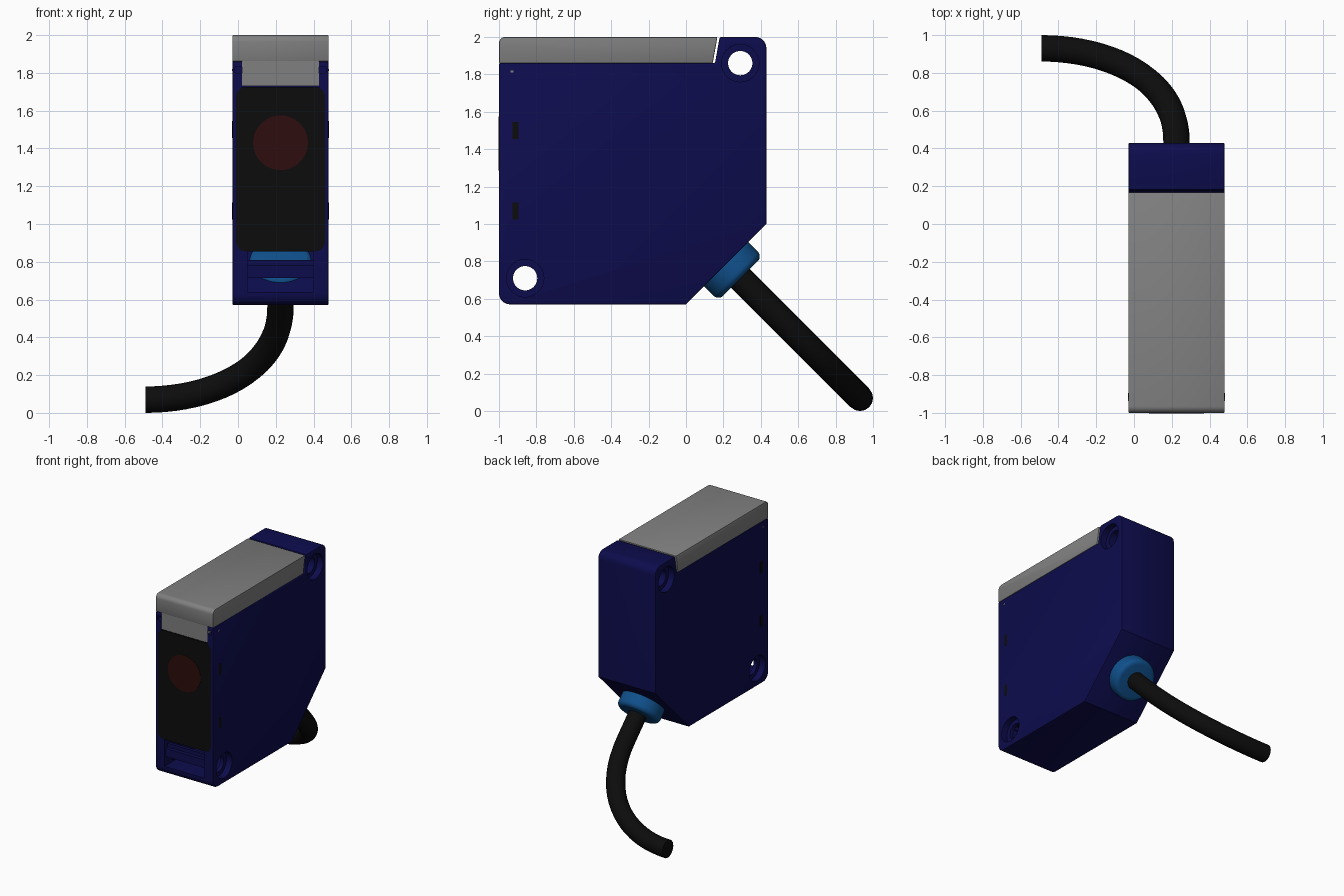
import bpy, bmesh, math
from mathutils import Vector

if "Cube" in bpy.data.objects:
    bpy.data.objects.remove(bpy.data.objects["Cube"], do_unlink=True)


def material(name, rgb):
    m = bpy.data.materials.new(name)
    m.use_nodes = True
    m.diffuse_color = (*rgb, 1)
    m.node_tree.nodes["Principled BSDF"].inputs["Base Color"].default_value = (*rgb, 1)
    return m


NAVY = material("navy housing", (0.004, 0.0037, 0.075))
GREY = material("grey lid", (0.216, 0.216, 0.216))
BLACK = material("black plastic", (0.0037, 0.0037, 0.0037))
BLUE = material("bright blue gland", (0.005, 0.08, 0.26))
RED = material("dark red window", (0.026, 0.004, 0.004))

LEFT, RIGHT, MID = 0.48, -0.03, 0.225   # housing side faces and middle


def select(ob):
    bpy.ops.object.select_all(action='DESELECT')
    ob.select_set(True)
    bpy.context.view_layer.objects.active = ob


def smooth(ob):
    select(ob)
    bpy.ops.object.shade_smooth_by_angle(angle=math.radians(35))


def apply_all(ob):
    select(ob)
    for m in list(ob.modifiers):
        bpy.ops.object.modifier_apply(modifier=m.name)


def rounded(points, steps=6):
    """Outline from (u, v) or (u, v, radius) corners."""
    out = []
    n = len(points)
    for i, p in enumerate(points):
        c = Vector(p[:2])
        if len(p) == 2:
            out.append(c)
            continue
        a = c + (Vector(points[i - 1][:2]) - c).normalized() * p[2]
        b = c + (Vector(points[(i + 1) % n][:2]) - c).normalized() * p[2]
        centre = a + b - c
        for k in range(steps + 1):
            t = k / steps * math.pi / 2
            out.append(centre + (a - centre) * math.cos(t) + (b - centre) * math.sin(t))
    return out


def prism(name, points, axis, lo, hi, mat, bevel=0):
    """Extrude an outline along x (outline in y, z) or y (outline in x, z)."""
    place = (lambda u, v, w: (w, u, v)) if axis == 'x' else (lambda u, v, w: (u, w, v))
    bm = bmesh.new()
    ring = [bm.verts.new(place(p[0], p[1], lo)) for p in rounded(points)]
    face = bm.faces.new(ring)
    ext = bmesh.ops.extrude_face_region(bm, geom=[face])
    verts = [g for g in ext['geom'] if isinstance(g, bmesh.types.BMVert)]
    bmesh.ops.translate(bm, verts=verts, vec=place(0, 0, hi - lo))
    bmesh.ops.recalc_face_normals(bm, faces=bm.faces)
    me = bpy.data.meshes.new(name)
    bm.to_mesh(me)
    bm.free()
    ob = bpy.data.objects.new(name, me)
    bpy.context.collection.objects.link(ob)
    me.materials.append(mat)
    if bevel:
        mod = ob.modifiers.new("soft edges", 'BEVEL')
        mod.width, mod.segments, mod.angle_limit = bevel, 2, math.radians(50)
        apply_all(ob)
    return ob


def box(name, x, y, z, mat):
    return prism(name, [(y[0], z[0]), (y[1], z[0]), (y[1], z[1]), (y[0], z[1])],
                 'x', x[0], x[1], mat)


def cylinder(name, centre, axis, radius, length, mat, sides=40):
    bpy.ops.mesh.primitive_cylinder_add(vertices=sides, radius=radius, depth=length,
                                        location=centre)
    ob = bpy.context.object
    ob.name = name
    ob.rotation_euler = Vector(axis).to_track_quat('Z', 'Y').to_euler()
    ob.data.materials.append(mat)
    return ob


def cut(ob, cutter):
    cutter.hide_render = True
    mod = ob.modifiers.new("cut", 'BOOLEAN')
    mod.operation, mod.solver, mod.object = 'DIFFERENCE', 'EXACT', cutter
    apply_all(ob)
    bpy.data.objects.remove(cutter, do_unlink=True)


# Housing with a sloped rear corner and a step for the lid
housing = prism("housing", [(-1, 0.57, 0.06), (0, 0.57), (0.43, 1.0), (0.43, 2, 0.06),
                            (0.18, 2), (0.155, 1.86), (-1, 1.86)],
                'x', RIGHT, LEFT, NAVY, 0.008)

# Hollow inside, open at the front, narrower at the bottom
cut(housing, prism("lower_cavity", [(-1.1, 0.64), (0.03, 0.64), (0.27, 0.88), (-1.1, 0.88)],
                   'x', 0.05, 0.40, NAVY))
cut(housing, prism("upper_cavity", [(-1.1, 0.86), (0.25, 0.86), (0.38, 0.99), (0.38, 1.6),
                                    (0.12, 1.7), (0.12, 1.95), (-1.1, 1.95)],
                   'x', 0.02, 0.43, NAVY))

# Seat for the lens panel
seat = [(-0.01, 0.855, 0.05), (0.46, 0.855, 0.05), (0.46, 1.725, 0.05), (-0.01, 1.725, 0.05)]
cut(housing, prism("lens_seat", seat, 'y', -1.1, -0.94, NAVY))

# Two mounting holes, countersunk from both sides
for y, z in ((-0.86, 0.71), (0.29, 1.86)):
    cut(housing, cylinder("hole", (MID, y, z), (1, 0, 0), 0.065, 1, NAVY))
    for x in (RIGHT, LEFT):
        cut(housing, cylinder("recess", (x, y, z), (1, 0, 0), 0.1, 0.1, NAVY))

# Notches beside the lid tongue
cut(housing, box("notch", (-0.015, 0.465), (-1.1, -0.94), (1.80, 1.83), NAVY))
smooth(housing)

# Latch bar and ledge in the lower front opening
box("latch_bar", (0.045, 0.405), (-0.99, -0.945), (0.715, 0.78), NAVY)
box("latch_ledge", (0.045, 0.405), (-0.96, -0.935), (0.78, 0.81), NAVY)

# Lid, its front tongue and side tab
lid = prism("lid", [(-1, 1.86), (0.143, 1.86), (0.168, 2), (-1, 2, 0.035)],
            'x', RIGHT, LEFT, GREY, 0.006)
smooth(lid)
box("lid_tongue", (0.022, 0.428), (-0.998, -0.93), (1.73, 1.87), GREY)
box("lid_tab", (RIGHT - 0.001, LEFT + 0.001), (-0.937, -0.922), (1.81, 1.82), GREY)

# Lens panel, round window and clips showing through the sides
smooth(prism("lens_panel", seat, 'y', -1, -0.935, BLACK))
cylinder("lens_window", (MID, -1, 1.43), (0, 1, 0), 0.145, 0.004, RED, 48)
for z in (1.50, 1.07):
    box("lens_clip", (RIGHT - 0.001, LEFT + 0.001), (-0.928, -0.895), (z - 0.045, z + 0.045), BLACK)

# Cable gland on the sloped corner
out = Vector((0, 1, -1)).normalized()
gland = cylinder("cable_gland", Vector((MID, 0.215, 0.785)) + out * 0.03, out, 0.167, 0.155, BLUE, 48)
mod = gland.modifiers.new("round rim", 'BEVEL')
mod.width, mod.segments, mod.angle_limit = 0.035, 5, math.radians(50)
apply_all(gland)
smooth(gland)

# Cable, leaving square to the slope and bending sideways
curve = bpy.data.curves.new("cable", 'CURVE')
curve.dimensions = '3D'
curve.bevel_depth, curve.bevel_resolution = 0.07, 6
curve.resolution_u, curve.use_fill_caps = 20, True
spline = curve.splines.new('BEZIER')
spline.bezier_points.add(2)


def on_plane(x, y):
    return Vector((x, y, 1 - y))


path = [((MID, 0.18), (MID, 0.24), (MID, 0.30)),
        ((MID, 0.38), (MID, 0.44), (MID, 0.78)),
        ((-0.15, 0.93), (-0.49, 0.93), (-0.55, 0.93))]
for point, (before, here, after) in zip(spline.bezier_points, path):
    point.handle_left_type = point.handle_right_type = 'FREE'
    point.handle_left, point.co, point.handle_right = (
        on_plane(*before), on_plane(*here), on_plane(*after))
cable = bpy.data.objects.new("cable", curve)
bpy.context.collection.objects.link(cable)
curve.materials.append(BLACK)
select(cable)
bpy.ops.object.convert(target='MESH')
smooth(bpy.context.object)
